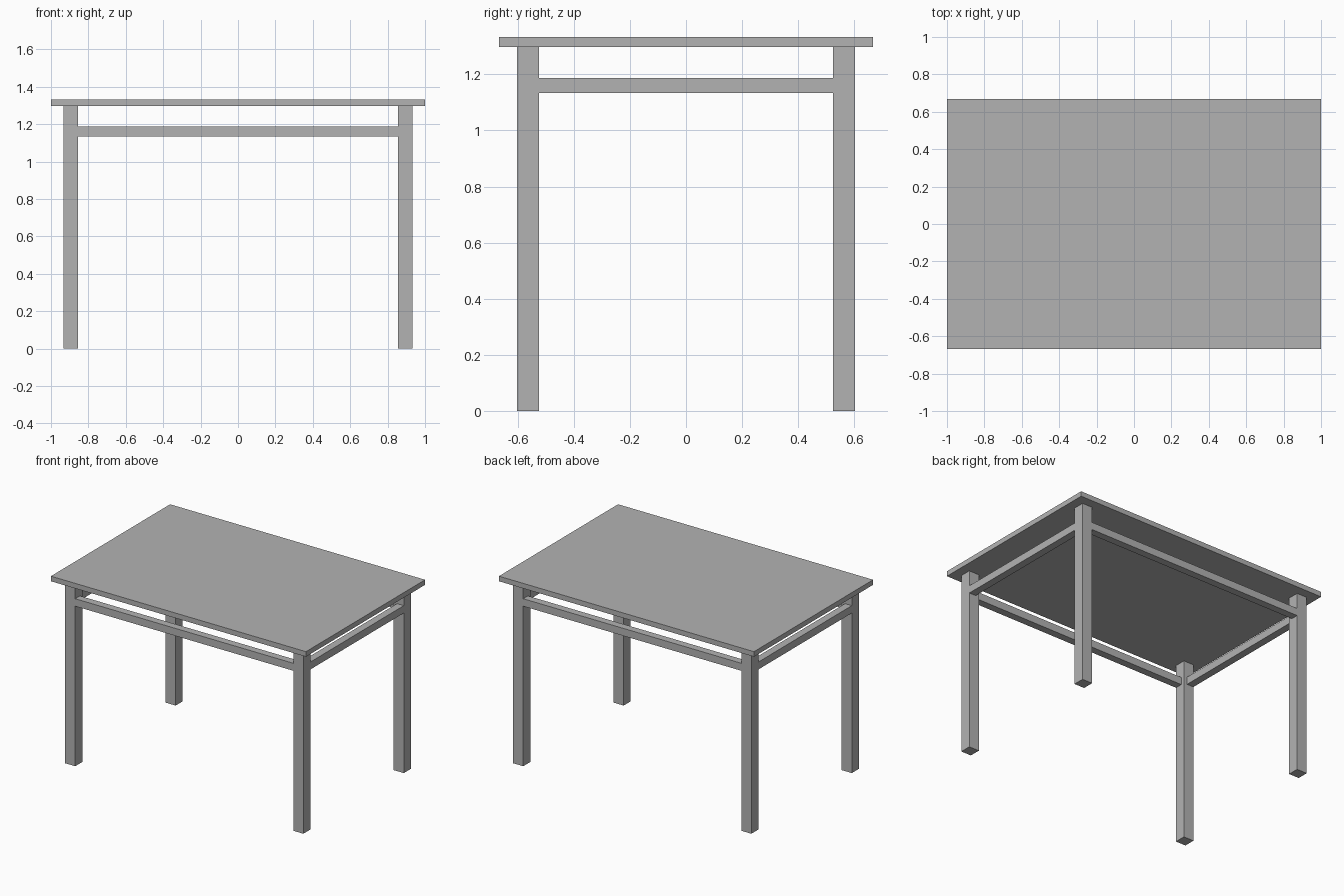
import bpy

# Remove only the default cube
default = bpy.data.objects.get("Cube")
if default:
    bpy.data.objects.remove(default, do_unlink=True)

# Single plain grey material
GREY = (0.45, 0.45, 0.45, 1.0)
grey = bpy.data.materials.new("plain grey")
grey.use_nodes = True
grey.diffuse_color = GREY
grey.node_tree.nodes["Principled BSDF"].inputs["Base Color"].default_value = GREY


def box(name, low, high):
    """Axis-aligned box between two opposite corners."""
    centre = [(a + b) / 2 for a, b in zip(low, high)]
    bpy.ops.mesh.primitive_cube_add(size=1, location=centre)
    obj = bpy.context.object
    obj.name = name
    obj.scale = [abs(b - a) for a, b in zip(low, high)]
    bpy.ops.object.transform_apply(location=False, rotation=False, scale=True)
    obj.data.materials.append(grey)
    return obj


# Main sizes
TOP_X, TOP_Y, TOP_Z = 1.0, 0.667, 1.333
UNDERSIDE = 1.297
LEG_X, LEG_Y = 0.934, 0.602      # outer faces of the legs
LEG = 0.079                      # leg thickness
RAIL = 0.053                     # rail thickness
RAIL_LOW, RAIL_HIGH = 1.134, 1.187
IN_X, IN_Y = LEG_X - LEG, LEG_Y - LEG

# Table top
box("table_top", (-TOP_X, -TOP_Y, UNDERSIDE), (TOP_X, TOP_Y, TOP_Z))

# Four square legs
for y_name, sy in (("front", -1), ("back", 1)):
    for x_name, sx in (("left", 1), ("right", -1)):
        box(f"{y_name}_{x_name}_leg",
            (sx * IN_X, sy * IN_Y, 0), (sx * LEG_X, sy * LEG_Y, UNDERSIDE))

# Long rails, flush with the outer leg faces
for name, s in (("front_rail", -1), ("back_rail", 1)):
    box(name, (-IN_X, s * (LEG_Y - RAIL), RAIL_LOW), (IN_X, s * LEG_Y, RAIL_HIGH))

# Short rails, flush with the outer leg faces
for name, s in (("left_rail", 1), ("right_rail", -1)):
    box(name, (s * (LEG_X - RAIL), -IN_Y, RAIL_LOW), (s * LEG_X, IN_Y, RAIL_HIGH))
